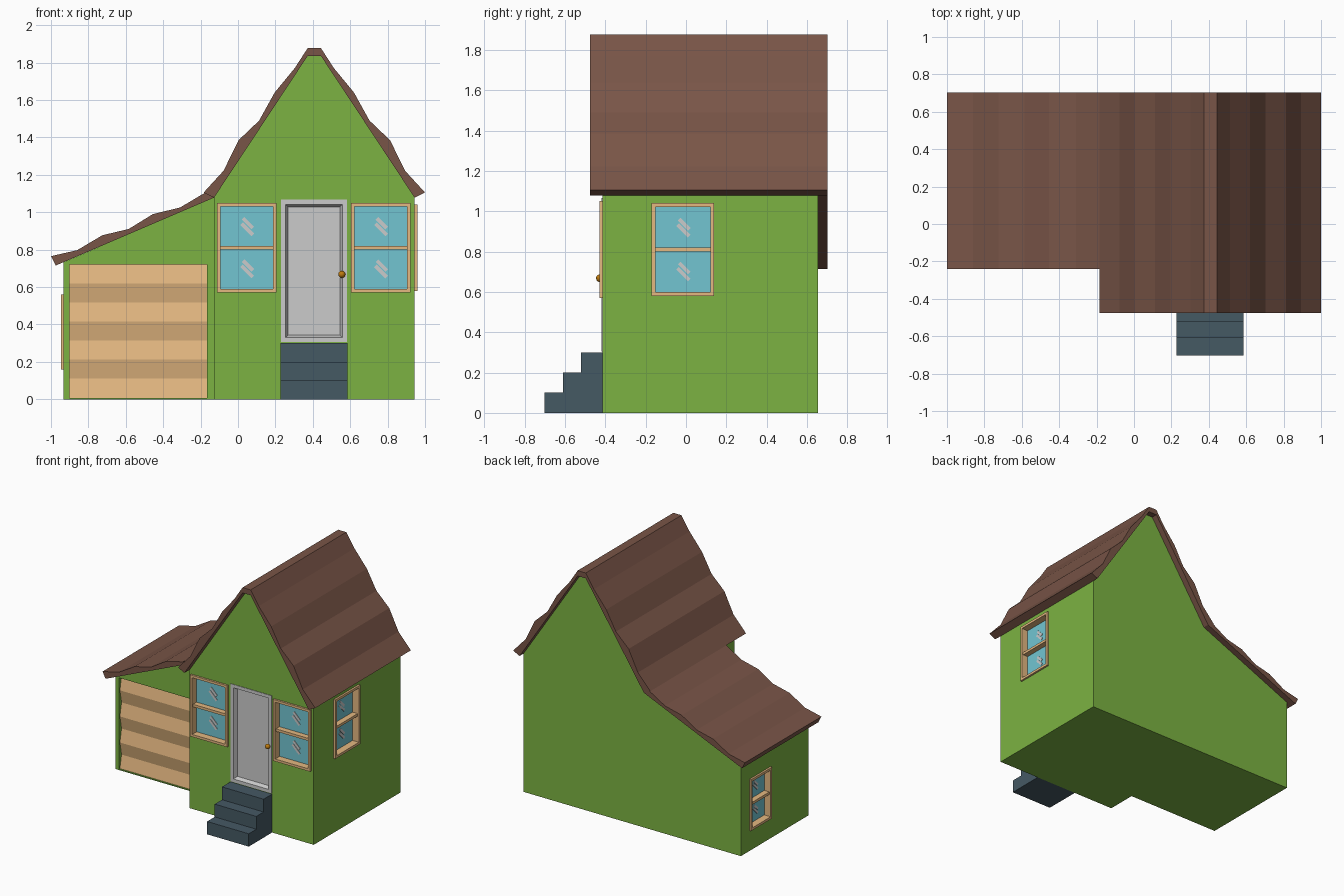
import bpy, bmesh, math
from mathutils import Matrix, Vector

if "Cube" in bpy.data.objects:
    bpy.data.objects.remove(bpy.data.objects["Cube"])


def material(name, rgb):
    m = bpy.data.materials.new(name)
    m.diffuse_color = (*rgb, 1)
    m.use_nodes = True
    m.node_tree.nodes["Principled BSDF"].inputs["Base Color"].default_value = m.diffuse_color
    return m


GREEN = material("wall_green", (0.20, 0.45, 0.054))
BROWN = material("roof_brown", (0.19, 0.09, 0.063))
SLATE = material("step_slate", (0.06, 0.10, 0.127))
WOOD = material("light_wood", (0.78, 0.48, 0.22))
GLASS = material("window_glass", (0.17, 0.56, 0.64))
BRASS = material("brass", (0.52, 0.20, 0.005))


def finish(name, bm, mat=None):
    bmesh.ops.recalc_face_normals(bm, faces=bm.faces)
    me = bpy.data.meshes.new(name)
    bm.to_mesh(me)
    bm.free()
    ob = bpy.data.objects.new(name, me)
    bpy.context.collection.objects.link(ob)
    if mat:
        me.materials.append(mat)
    return ob


def add_prism(bm, profile, lo, hi, axis="y", matrix=Matrix()):
    place = (lambda a, b, t: (a, t, b)) if axis == "y" else (lambda a, b, t: (t, a, b))
    ends = [[bm.verts.new(matrix @ Vector(place(a, b, t))) for a, b in profile] for t in (lo, hi)]
    bm.faces.new(ends[0])
    bm.faces.new(ends[1])
    n = len(profile)
    for i in range(n):
        j = (i + 1) % n
        bm.faces.new((ends[0][i], ends[0][j], ends[1][j], ends[1][i]))


def prism(name, profiles, lo, hi, mat=None, axis="y", matrix=Matrix()):
    bm = bmesh.new()
    for p in profiles:
        add_prism(bm, p, lo, hi, axis, matrix)
    return finish(name, bm, mat)


def rect(a0, a1, b0, b1):
    return [(a0, b0), (a1, b0), (a1, b1), (a0, b1)]


C = 0.408                      # centre line of the tall gable
RIGHT, LEFT, SEAM = C + 0.536, -0.932, C - 0.536
FRONT, GARAGE_FRONT, BACK = -0.415, -0.18, 0.655
cutters = bmesh.new()          # all openings in the walls


# Windows: local x along the wall, local -y pointing outward
def window(name, origin, angle, w, h):
    m = Matrix.Translation(origin) @ Matrix.Rotation(angle, 4, "Z")
    x, z, f = w / 2, h / 2, 0.019
    prism(name + "_frame", [rect(-x, -x + f, -z, z), rect(x - f, x, -z, z),
                            rect(-x + f, x - f, -z, -z + f), rect(-x + f, x - f, z - f, z)],
          -0.015, 0.048, WOOD, matrix=m)
    prism(name + "_rail", [rect(-x + f, x - f, -0.01, 0.01)], -0.004, 0.045, WOOD, matrix=m)
    prism(name + "_glass", [rect(-x + f, x - f, -z + f, z - f)], 0.040, 0.047, GLASS, matrix=m)
    # slanted glints, two per pane
    s = h / 0.48
    bars = []
    for cz in (-h * 0.235, h * 0.235):
        for dx, dz, r in ((0.006, 0.018, 0.026), (0.002, -0.014, 0.030)):
            cx, cc, t = dx * s, cz + dz * s, 0.007 * s
            r *= s
            bars.append([(cx - r - t, cc + r - t), (cx - r + t, cc + r + t),
                         (cx + r + t, cc - r + t), (cx + r - t, cc - r - t)])
    prism(name + "_glints", bars, 0.036, 0.041, matrix=m)
    add_prism(cutters, rect(-x + 0.006, x - 0.006, -z + 0.006, z - 0.006), -0.1, 0.046, matrix=m)


window("front_window_left", (0.047, FRONT, 0.81), 0, 0.32, 0.48)
window("front_window_right", (0.763, FRONT, 0.81), 0, 0.32, 0.48)
window("side_window", (RIGHT, -0.015, 0.81), math.pi / 2, 0.31, 0.46)
window("garage_window", (LEFT, 0.42, 0.36), -math.pi / 2, 0.26, 0.40)

# Openings for front door and garage door, and the setback in front of the garage
add_prism(cutters, rect(0.236, 0.577, 0.311, 1.06), -0.6, -0.37)
add_prism(cutters, rect(-0.90, -0.165, 0.008, 0.72), -0.3, -0.135)
setback = prism("setback_cutter", [rect(-2, SEAM, -1, 3)], -1, GARAGE_FRONT)
openings = finish("opening_cutter", cutters)

# Walls: one extruded silhouette with the cuts baked in
walls = prism("walls", [[(LEFT, 0), (RIGHT, 0), (RIGHT, 1.078), (C + 0.035, 1.836),
                         (C - 0.035, 1.836), (SEAM, 1.078), (LEFT, 0.733)]], FRONT, BACK, GREEN)
for cutter in (setback, openings):
    mod = walls.modifiers.new("cut", "BOOLEAN")
    mod.object, mod.operation, mod.solver = cutter, "DIFFERENCE", "EXACT"
bpy.context.view_layer.update()
baked = bpy.data.meshes.new_from_object(walls.evaluated_get(bpy.context.evaluated_depsgraph_get()))
walls.modifiers.clear()
walls.data = baked
for cutter in (setback, openings):
    bpy.data.objects.remove(cutter)

# Main roof: wavy outer slope mirrored about the ridge, straight underside
outer = [(0.592, 1.105), (0.485, 1.222), (0.405, 1.385), (0.295, 1.49),
         (0.212, 1.64), (0.105, 1.77), (0.035, 1.878)]
inner = [(0.035, 1.836), (0.536, 1.078)]
right_out = [(C + x, z) for x, z in outer]
left_out = [(C - x, z) for x, z in reversed(outer)]
left_in = [(C - x, z) for x, z in reversed(inner)]
right_in = [(C + x, z) for x, z in inner]
prism("main_roof", [right_out + left_out + left_in + right_in], -0.477, 0.703, BROWN)

# Garage roof
prism("garage_roof", [[(SEAM, 1.078), (-0.17, 1.108), (-0.31, 1.025), (-0.455, 0.99),
                       (-0.585, 0.91), (-0.725, 0.877), (-0.86, 0.797), (-1.0, 0.765),
                       (-0.975, 0.715)]], -0.24, 0.703, BROWN)

# Garage door: seven tilted slats
n = 7
slats = [(-0.17 if i % 2 else -0.15, 0.72 - 0.712 * i / n) for i in range(n + 1)]
prism("garage_door", [slats + [(-0.136, 0.008), (-0.136, 0.72)]], -0.90, -0.165, WOOD, axis="x")

# Front door with a sunken panel
bm = bmesh.new()
add_prism(bm, rect(0.229, 0.583, 0.305, 1.067), FRONT - 0.004, -0.368)
bmesh.ops.recalc_face_normals(bm, faces=bm.faces)
face = min(bm.faces, key=lambda f: f.calc_center_median().y)
bmesh.ops.inset_region(bm, faces=[face], thickness=0.036, depth=0)
bmesh.ops.inset_region(bm, faces=[face], thickness=0.018, depth=-0.03)
finish("front_door", bm)

# Door knob
bm = bmesh.new()
bmesh.ops.create_uvsphere(bm, u_segments=16, v_segments=10, radius=0.019,
                          matrix=Matrix.Translation((0.555, -0.427, 0.668)))
knob = finish("door_knob", bm, BRASS)
knob.data.shade_smooth()

# Front steps
prism("front_steps", [[(-0.703, 0), (-0.703, 0.1), (-0.61, 0.1), (-0.61, 0.2), (-0.52, 0.2),
                       (-0.52, 0.3), (FRONT, 0.3), (FRONT, 0)]], 0.226, 0.585, SLATE, axis="x")
